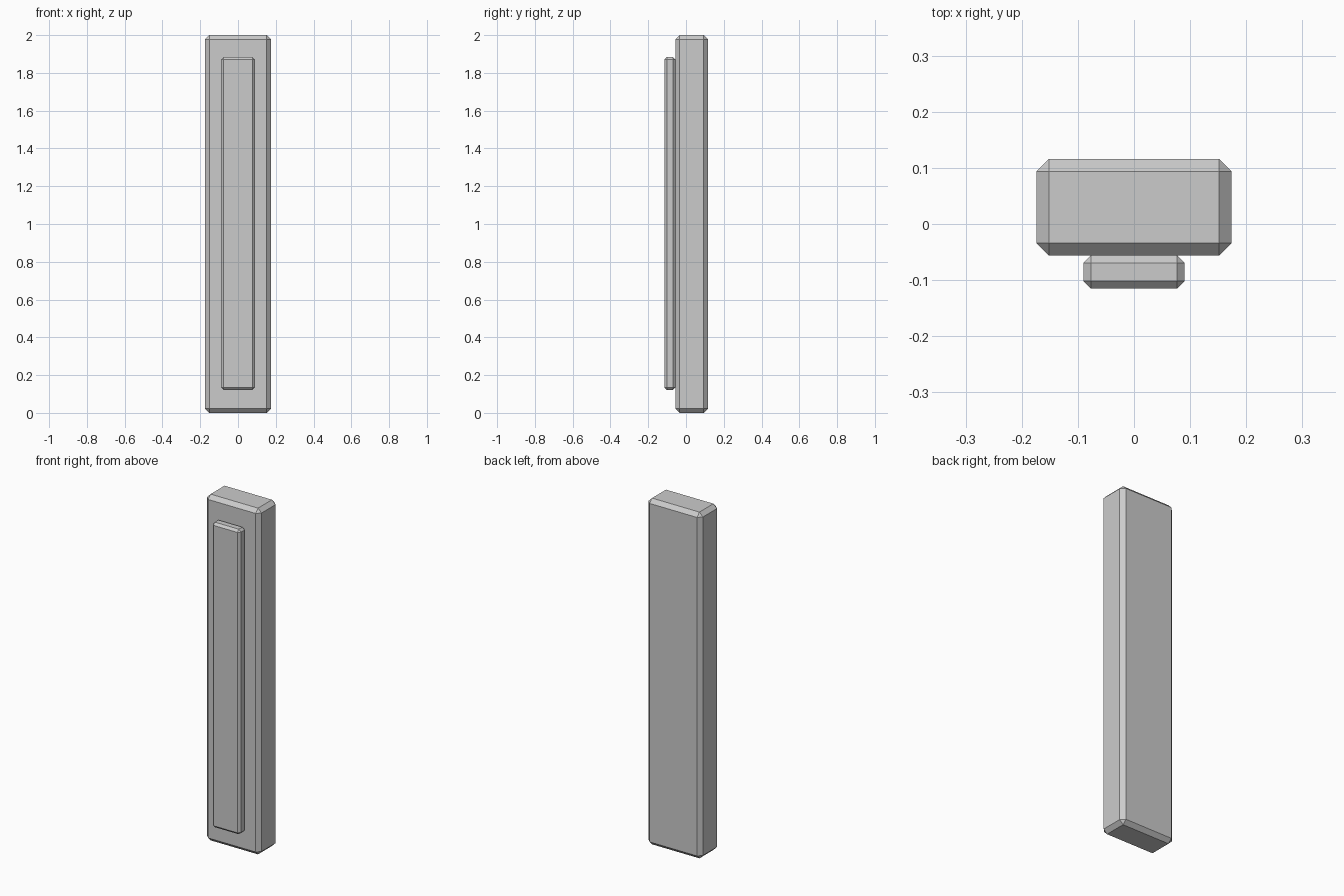
import bpy

if "Cube" in bpy.data.objects:
    bpy.data.objects.remove(bpy.data.objects["Cube"])


def chamfered_box(name, lo, hi, width):
    """Box between two corners with single-segment flat chamfers."""
    centre = [(a + b) / 2 for a, b in zip(lo, hi)]
    bpy.ops.mesh.primitive_cube_add(size=1, location=centre)
    obj = bpy.context.object
    obj.name = name
    obj.scale = [b - a for a, b in zip(lo, hi)]
    bpy.ops.object.transform_apply(location=False, rotation=False, scale=True)
    bevel = obj.modifiers.new("chamfer", 'BEVEL')
    bevel.width = width
    bevel.segments = 1
    bevel.limit_method = 'NONE'
    return obj


# Main upright slab
chamfered_box("slab", (-0.174, -0.056, 0.0), (0.174, 0.116, 2.0), 0.0223)

# Raised strip resting against the front face
chamfered_box("front_strip", (-0.09, -0.115, 0.122), (0.09, -0.056, 1.884), 0.0134)
